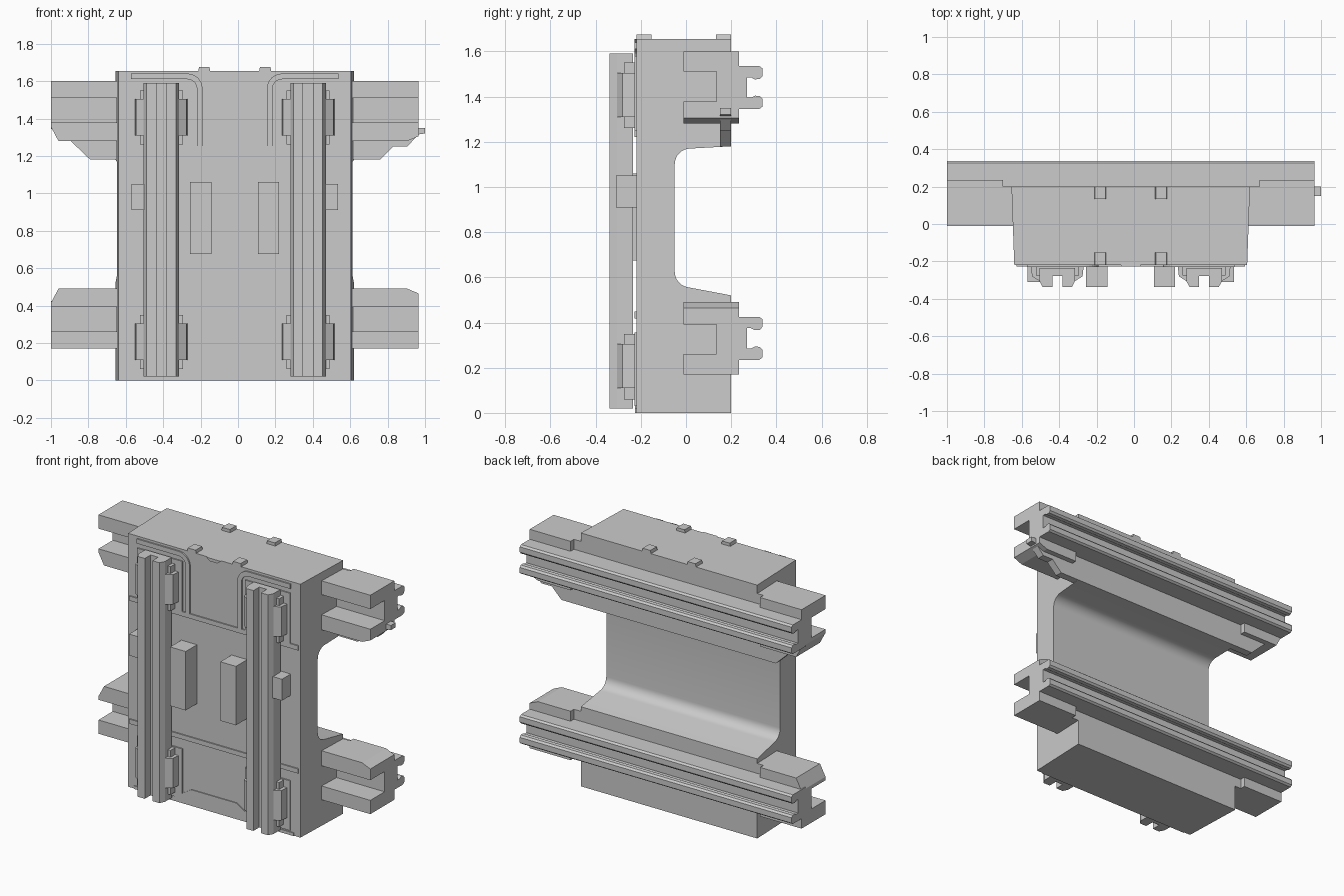
import bpy, bmesh
from math import sin, cos, radians

if "Cube" in bpy.data.objects:
    bpy.data.objects.remove(bpy.data.objects["Cube"])

MID = -0.0175  # body centre line in x


def prism(name, pts, axis, a, b, cut=None, smooth=False, taper=None):
    """Extrude a 2D outline along an axis from a to b; cut = (point, normal) trims a corner."""
    place = {'X': lambda u, v, t: (t, u, v),
             'Y': lambda u, v, t: (u, t, v),
             'Z': lambda u, v, t: (u, v, t)}[axis]
    bm = bmesh.new()
    lo = [bm.verts.new(place(u, v, a)) for u, v in pts]
    hi = [bm.verts.new(place(u, v, b)) for u, v in pts]
    bm.faces.new(lo)
    bm.faces.new(hi)
    for i in range(len(pts)):
        j = (i + 1) % len(pts)
        bm.faces.new((lo[i], lo[j], hi[j], hi[i]))
    if taper:
        for v in bm.verts:
            v.co.x = taper(v.co)
    if cut:
        bmesh.ops.bisect_plane(bm, geom=bm.verts[:] + bm.edges[:] + bm.faces[:],
                               plane_co=cut[0], plane_no=cut[1], clear_outer=True)
        bmesh.ops.holes_fill(bm, edges=[e for e in bm.edges if e.is_boundary], sides=0)
    bmesh.ops.recalc_face_normals(bm, faces=bm.faces[:])
    me = bpy.data.meshes.new(name)
    bm.to_mesh(me)
    bm.free()
    ob = bpy.data.objects.new(name, me)
    bpy.context.collection.objects.link(ob)
    if smooth:
        bpy.ops.object.select_all(action='DESELECT')
        ob.select_set(True)
        bpy.context.view_layer.objects.active = ob
        bpy.ops.object.shade_smooth_by_angle(angle=radians(30))
    return ob


def box(name, x0, x1, y0, y1, z0, z1):
    return prism(name, [(x0, y0), (x1, y0), (x1, y1), (x0, y1)], 'Z', z0, z1)


def arc(cx, cy, r, a0, a1, n=8):
    return [(cx + r * cos(radians(a0 + (a1 - a0) * i / n)),
             cy + r * sin(radians(a0 + (a1 - a0) * i / n))) for i in range(n + 1)]


# Main housing: side profile with a deep filleted bay at the back
profile = [(-0.22, 0), (0.2, 0), (0.2, 0.52)]
profile += arc(0.02, 0.625, 0.07, 262, 180)
profile += arc(0.02, 1.10, 0.07, 180, 92)
profile += [(0.2, 1.18), (0.2, 1.655), (-0.22, 1.655)]
prism('housing', profile, 'X', -1, 1, smooth=True,
      taper=lambda c: MID + c.x * (0.6225 + 0.015 * (c.y + 0.22) / 0.42))

# Upper and lower cross rails with forked end blocks
for tag, c, s in (('upper', 1.44, 1), ('lower', 0.33, -1)):
    half = [(0.19, 0.095), (0.325, 0.095), (0.338, 0.085), (0.338, 0.05),
            (0.327, 0.038), (0.305, 0.036), (0.288, 0.045), (0.27, 0.045)]
    rail = half + [(y, -z) for y, z in reversed(half)]
    prism(tag + '_cross_rail', [(y, c + z) for y, z in rail], 'X', -1, 0.965)

    def fork(back):
        f = [(-0.012, 0.16), (back, 0.16), (back, -0.16), (-0.012, -0.16),
             (-0.012, -0.062), (0.135, -0.062), (0.135, 0.07), (-0.012, 0.07)]
        return [(y, c + s * z) for y, z in f]

    prism(tag + '_left_fork_root', fork(0.2), 'X', -0.70, -0.6)
    prism(tag + '_right_fork_root', fork(0.2), 'X', 0.6, 0.67)
    prism(tag + '_left_fork', fork(0.235), 'X', -1, -0.70,
          cut=((-1, 0, c - s * 0.085), (-0.075, 0, -s * 0.04)))
    prism(tag + '_right_fork', fork(0.235), 'X', 0.67, 0.965,
          cut=((0.965, 0, c - s * 0.135), (0.025, 0, -s * 0.06)))

# Gusset plates under the upper rail, the right one ending in a small tab
prism('left_gusset', [(-0.62, 1.18), (-0.79, 1.18), (-0.9, 1.285), (-0.9, 1.34), (-0.62, 1.34)],
      'Y', 0.15, 0.2)
prism('right_gusset', [(0.58, 1.18), (0.76, 1.18), (0.83, 1.25), (0.905, 1.25), (0.965, 1.315),
                       (1.0, 1.32), (1.0, 1.35), (0.58, 1.35)], 'Y', 0.15, 0.2)

# Front details, repeated on both sides of the centre line
for tag, m in (('left', -1), ('right', 1)):
    rx = MID + m * 0.3925

    def fx(d):  # d is measured away from the centre line
        return rx + m * d

    # Vertical slotted rail
    rail = [(-0.095, -0.235), (-0.095, -0.305), (-0.078, -0.338), (-0.027, -0.338),
            (-0.027, -0.278), (0.027, -0.278), (0.027, -0.338), (0.078, -0.338),
            (0.095, -0.305), (0.095, -0.235)]
    prism(tag + '_front_rail', [(fx(d), y) for d, y in rail], 'Z', 0.02, 1.59)
    # Mounting clips at both ends
    for end, z0, z1, pz0, pz1 in (('top', 1.26, 1.55, 1.25, 1.58), ('bottom', 0.06, 0.35, 0.03, 0.355)):
        box(f'{tag}_{end}_pad', fx(-0.165), fx(0.16), -0.228, -0.21, pz0, pz1)
        box(f'{tag}_{end}_clip_base', fx(-0.115), fx(0.115), -0.275, -0.215, z0, z1)
        jaw = [(-0.145, -0.215), (-0.145, -0.27), (-0.1, -0.308), (0.1, -0.308),
               (0.135, -0.29), (0.145, -0.215)]
        jaw = [p for p in jaw if p[0] < 0] and [
            (-0.142, -0.215), (-0.135, -0.28), (-0.09, -0.308), (-0.09, -0.26),
            (0.09, -0.26), (0.09, -0.308), (0.135, -0.28), (0.142, -0.215)]
        prism(f'{tag}_{end}_clip_jaw', [(fx(d), y) for d, y in jaw], 'Z', z0 + 0.05, z1 - 0.045)
    # Side block beside the rail, and upright bumper near the centre
    box(tag + '_side_block', fx(0.09), fx(0.16), -0.31, -0.21, 0.91, 1.05)
    box(tag + '_bumper', MID + m * 0.125, MID + m * 0.238, -0.336, -0.21, 0.675, 1.06)
    # Curved raised seam framing the top centre
    seam = [(0.555, 1.64)] + arc(0.2525, 1.56, 0.08, 90, 180) + [(0.1725, 1.25), (0.2025, 1.25)]
    seam += arc(0.2525, 1.56, 0.05, 180, 90) + [(0.555, 1.61)]
    prism(tag + '_curved_seam', [(MID + m * d, z) for d, z in seam], 'Y', -0.229, -0.21)
    # Locating nubs on the top
    nx = MID + m * 0.163
    for place, y in (('front', -0.22), ('back', 0.133)):
        prism(f'{tag}_{place}_nub', [(nx - 0.035, 1.64), (nx + 0.035, 1.64), (nx + 0.028, 1.675),
                                     (nx - 0.028, 1.675)], 'Y', y, y + 0.067)

# Horizontal seams, bottom skirt and small centre catch
for name, z in (('upper_seam', 1.222), ('lower_seam', 0.418)):
    box(name, MID - 0.61, MID + 0.61, -0.228, -0.21, z, z + 0.03)
prism('bottom_skirt', [(-0.595, 0), (0.56, 0), (0.56, 0.02), (0.28, 0.02), (0.145, 0.105),
                       (-0.18, 0.105), (-0.315, 0.02), (-0.595, 0.02)], 'Y', -0.226, -0.21)
prism('top_catch', [(-0.07, 1.655), (0.035, 1.655), (0.01, 1.635), (-0.045, 1.635)],
      'Y', -0.228, -0.21)
